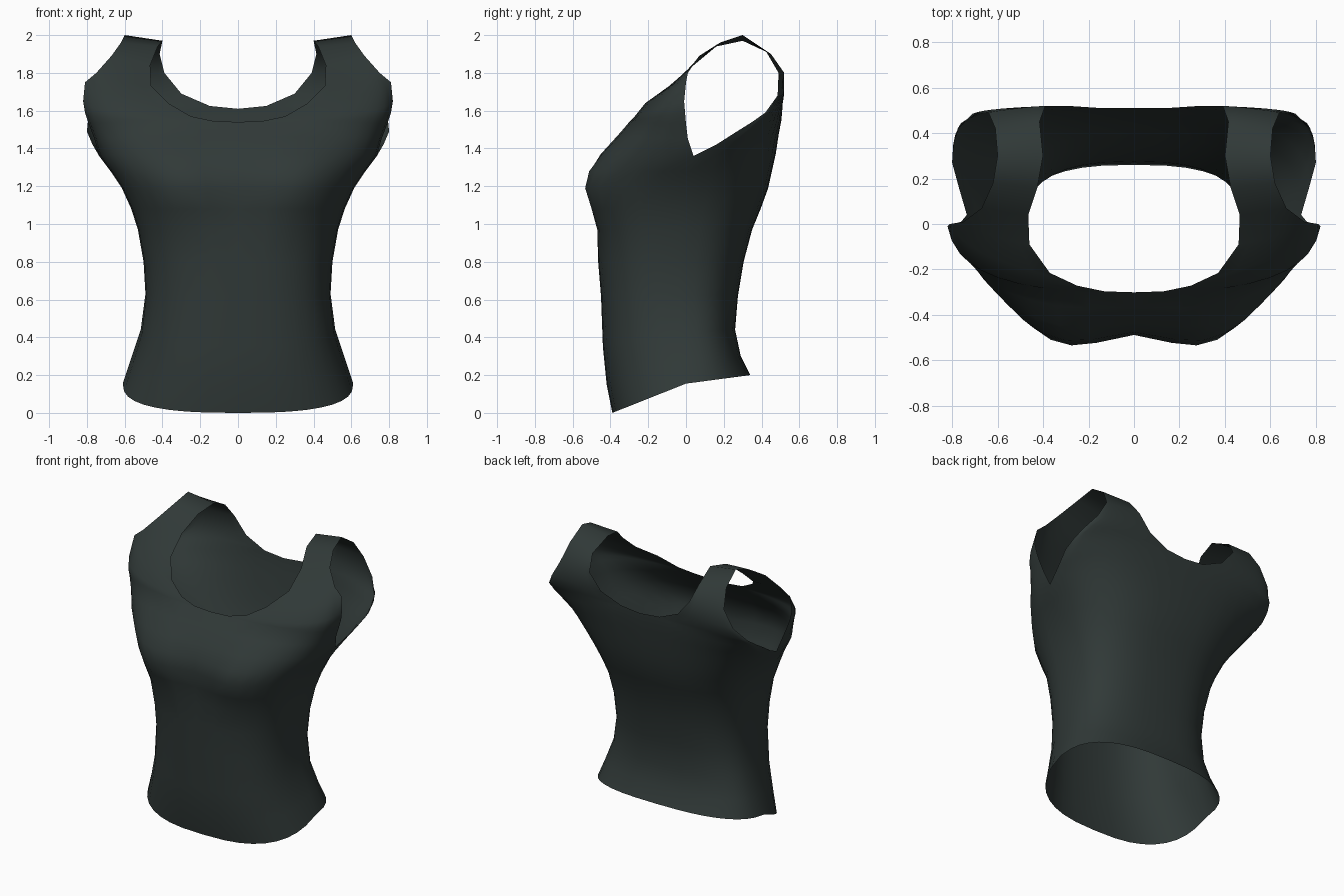
import bpy, bmesh
from math import sin, cos, pi, exp

cube = bpy.data.objects.get("Cube")
if cube:
    bpy.data.objects.remove(cube, do_unlink=True)

COLUMNS = 9
FULLNESS = 0.75

# Dark cloth
cloth = bpy.data.materials.new("dark_green_grey_cloth")
cloth.use_nodes = True
colour = (0.030, 0.041, 0.039, 1)
cloth.diffuse_color = colour
bsdf = cloth.node_tree.nodes["Principled BSDF"]
bsdf.inputs["Base Color"].default_value = colour
bsdf.inputs["Roughness"].default_value = 0.9

# Torso rings, hem to armpit:
# front z, side z, back z, half width, side y, front y, back y
rings = [
    (0.00, 0.155, 0.20, 0.61, 0.00, -0.39, 0.34),
    (0.15, 0.29, 0.30, 0.565, 0.00, -0.42, 0.29),
    (0.35, 0.44, 0.44, 0.515, -0.02, -0.44, 0.26),
    (0.62, 0.63, 0.62, 0.49, -0.04, -0.45, 0.275),
    (0.80, 0.80, 0.80, 0.50, -0.04, -0.465, 0.305),
    (0.97, 0.97, 0.97, 0.53, -0.03, -0.465, 0.35),
    (1.08, 1.08, 1.08, 0.565, -0.02, -0.47, 0.395),
    (1.19, 1.19, 1.19, 0.615, 0.00, -0.475, 0.435),
    (1.28, 1.28, 1.28, 0.675, 0.02, -0.465, 0.455),
    (1.37, 1.36, 1.37, 0.735, 0.04, -0.43, 0.475),
]

# Upper rows: neckline point, armhole point, roundness
front_yoke = [
    ((0, -0.365, 1.46), (0.76, 0.01, 1.45), 1),
    ((0, -0.30, 1.54), (0.79, 0.0, 1.53), 1),
    ((0.13, -0.295, 1.545), (0.81, -0.005, 1.59), 0.9),
    ((0.25, -0.27, 1.57), (0.82, -0.01, 1.65), 0.8),
    ((0.37, -0.215, 1.64), (0.81, 0.0, 1.75), 0.5),
    ((0.46, -0.09, 1.73), (0.75, 0.01, 1.80), 0.3),
    ((0.465, 0.04, 1.84), (0.67, 0.07, 1.89), 0.1),
    ((0.425, 0.16, 1.94), (0.62, 0.18, 1.96), 0),
    ((0.40, 0.30, 1.97), (0.60, 0.30, 2.0), 0),
]
back_yoke = [
    ((0, 0.49, 1.47), (0.77, 0.16, 1.42), 1),
    ((0, 0.505, 1.55), (0.80, 0.27, 1.49), 1),
    ((0, 0.51, 1.61), (0.795, 0.35, 1.54), 1),
    ((0.15, 0.51, 1.625), (0.775, 0.42, 1.59), 0.9),
    ((0.30, 0.52, 1.69), (0.71, 0.485, 1.68), 0.6),
    ((0.39, 0.52, 1.80), (0.64, 0.49, 1.80), 0.2),
    ((0.415, 0.45, 1.90), (0.61, 0.42, 1.92), 0),
    ((0.40, 0.30, 1.97), (0.60, 0.30, 2.0), 0),
]


def row_points(inner, outer, roundness):
    """Rounded quarter arc from the centre or neckline to the side."""
    points = []
    for i in range(COLUMNS + 1):
        s = i / COLUMNS
        a = s * pi / 2
        across = sin(a) ** FULLNESS
        around = 1 - max(cos(a), 0) ** FULLNESS if i < COLUMNS else 1
        across = s + (across - s) * roundness
        around = s + (around - s) * roundness
        x = inner[0] + (outer[0] - inner[0]) * across
        y = inner[1] + (outer[1] - inner[1]) * around
        z = inner[2] + (outer[2] - inner[2]) * around
        points.append([x, y, z])
    return points


def add_panel(bm, rows, flip):
    grid = [[bm.verts.new(p) for p in row] for row in rows]
    for low, high in zip(grid, grid[1:]):
        for c in range(COLUMNS):
            quad = [low[c], low[c + 1], high[c + 1], high[c]]
            bm.faces.new(quad[::-1] if flip else quad)


# Front and back panels, each from hem to shoulder
front, back = [], []
for zf, zs, zb, w, ys, yf, yb in rings:
    front.append(row_points((0, yf, zf), (w, ys, zs), 1))
    back.append(row_points((0, yb, zb), (w, ys, zs), 1))
front += [row_points(*r) for r in front_yoke]
back += [row_points(*r) for r in back_yoke]

# Chest fullness on the front panel
for row in front:
    for p in row[:-1]:
        dx, dz = (p[0] - 0.33) / 0.17, (p[2] - 1.20) / 0.13
        p[1] -= 0.085 * exp(-(dx * dx + dz * dz) / 2)

bm = bmesh.new()
add_panel(bm, front, False)
add_panel(bm, back, True)
bmesh.ops.remove_doubles(bm, verts=bm.verts, dist=0.0005)
mesh = bpy.data.meshes.new("tank_top")
bm.to_mesh(mesh)
bm.free()
mesh.materials.append(cloth)

top = bpy.data.objects.new("tank_top", mesh)
bpy.context.collection.objects.link(top)
mirror = top.modifiers.new("Mirror", 'MIRROR')
mirror.use_clip = True
mirror.merge_threshold = 0.001

for face in mesh.polygons:
    face.use_smooth = True
